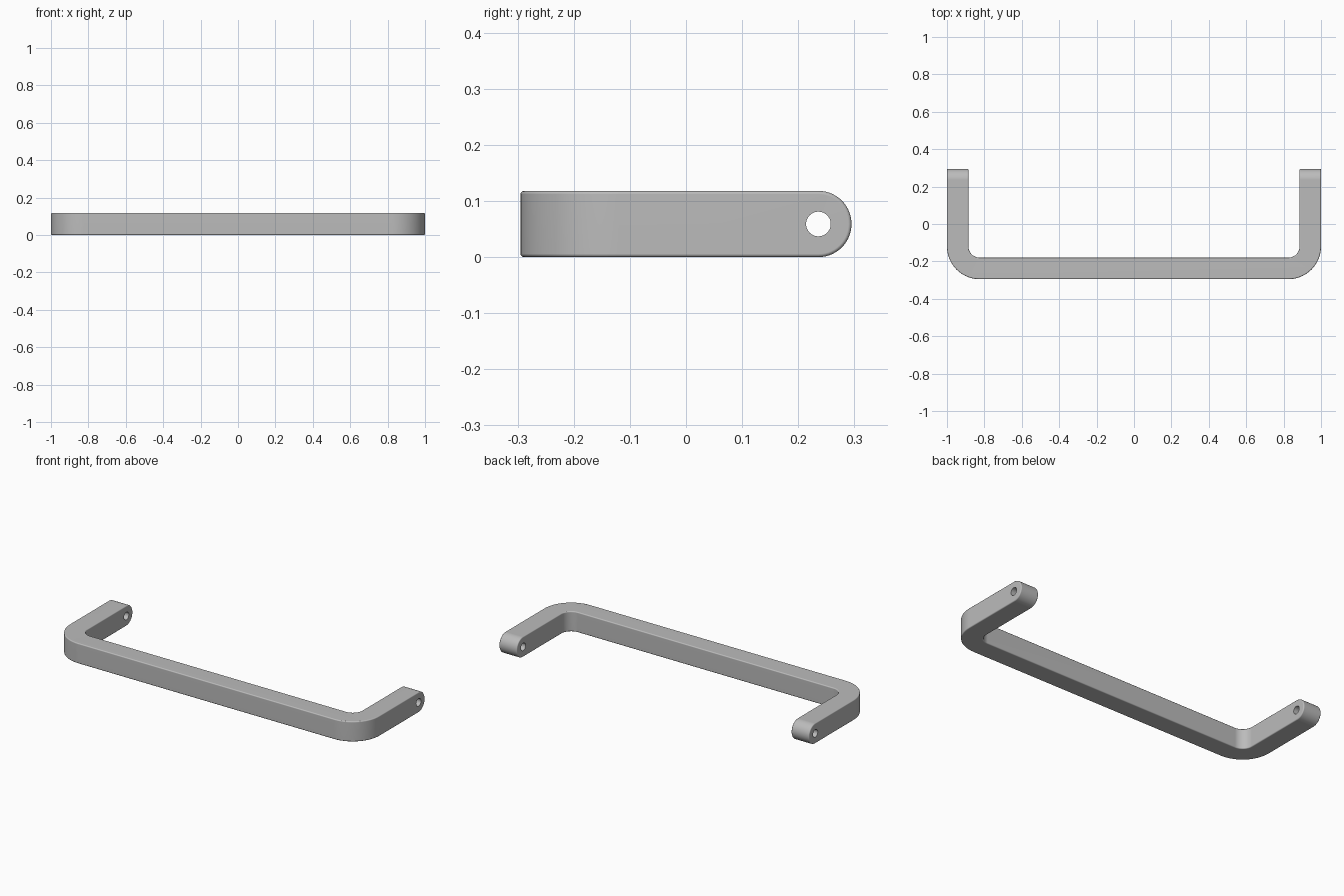
import bpy, bmesh
from math import sin, cos, pi

if "Cube" in bpy.data.objects:
    bpy.data.objects.remove(bpy.data.objects["Cube"])

HALF_W, HALF_D = 1.0, 0.295      # overall half width and half depth
BAR, R = 0.115, 0.059            # bar thickness, half height (also tip radius)
BEND_OUT = 0.175                 # outer bend radius
BEND_IN = BEND_OUT - BAR
HOLE_R = 0.022
STEPS = 14

metal = bpy.data.materials.new("grey metal")
metal.use_nodes = True
metal.diffuse_color = (0.5, 0.5, 0.5, 1)
metal.node_tree.nodes["Principled BSDF"].inputs["Base Color"].default_value = (0.5, 0.5, 0.5, 1)

# Half path from rounded tip to bend: (outer xy, inner xy, half height)
tip_y = HALF_D - R
cx, cy = HALF_W - BEND_OUT, -HALF_D + BEND_OUT
half = []
for i in range(STEPS + 1):
    a = pi / 2 * i / STEPS
    y = tip_y + R * cos(a)
    half.append(((HALF_W, y), (HALF_W - BAR, y), R * sin(a)))
for i in range(STEPS + 1):
    a = -pi / 2 * i / STEPS
    c, s = cos(a), sin(a)
    half.append(((cx + BEND_OUT * c, cy + BEND_OUT * s),
                 (cx + BEND_IN * c, cy + BEND_IN * s), R))
flip = lambda p: (-p[0], p[1])
path = half + [(flip(o), flip(n), h) for o, n, h in reversed(half)]

# Handle body: rectangular rings joined along the path
bm = bmesh.new()
rings = []
for o, n, h in path:
    rings.append([bm.verts.new((*p, R + dz))
                  for p, dz in ((o, -h), (o, h), (n, h), (n, -h))])
for a, b in zip(rings, rings[1:]):
    for k in range(4):
        j = (k + 1) % 4
        bm.faces.new((a[k], a[j], b[j], b[k]))
bmesh.ops.remove_doubles(bm, verts=bm.verts, dist=1e-5)
bmesh.ops.dissolve_limit(bm, angle_limit=0.02, verts=bm.verts, edges=bm.edges)
bmesh.ops.recalc_face_normals(bm, faces=bm.faces)
mesh = bpy.data.meshes.new("handle")
bm.to_mesh(mesh)
bm.free()
mesh.materials.append(metal)
handle = bpy.data.objects.new("handle", mesh)
bpy.context.collection.objects.link(handle)

# Pivot hole cutter, running through both arms
bpy.ops.mesh.primitive_cylinder_add(vertices=40, radius=HOLE_R, depth=3,
                                    location=(0, tip_y, R), rotation=(0, pi / 2, 0))
cutter = bpy.context.object
cutter.name = "hole_cutter"
cutter.data.materials.append(metal)

# Softened edges, then drilled holes
bevel = handle.modifiers.new("soft edges", "BEVEL")
bevel.width = 0.006
bevel.segments = 3
bevel.limit_method = "ANGLE"
bevel.angle_limit = pi / 4
holes = handle.modifiers.new("holes", "BOOLEAN")
holes.operation = "DIFFERENCE"
holes.solver = "EXACT"
holes.object = cutter

bpy.ops.object.select_all(action="DESELECT")
handle.select_set(True)
bpy.context.view_layer.objects.active = handle
for m in ("soft edges", "holes"):
    bpy.ops.object.modifier_apply(modifier=m)
bpy.data.objects.remove(cutter)

bpy.ops.object.shade_smooth_by_angle(angle=pi / 4.5)
normals = handle.modifiers.new("clean shading", "WEIGHTED_NORMAL")
normals.keep_sharp = True
